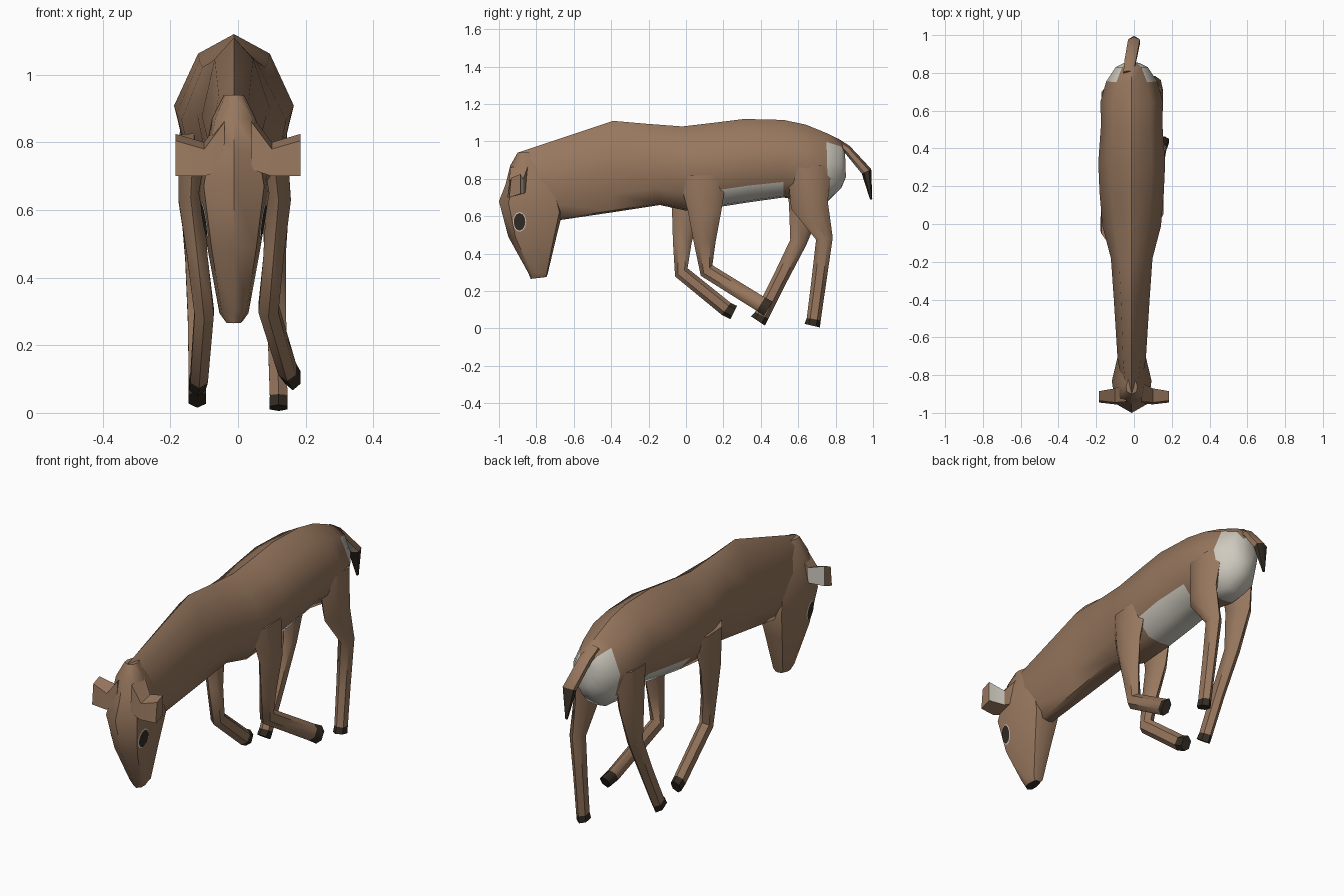
import bpy, bmesh, math
from mathutils import Vector
from mathutils.bvhtree import BVHTree

cube = bpy.data.objects.get("Cube")
if cube:
    bpy.data.objects.remove(cube, do_unlink=True)


def make_material(name, rgb):
    mat = bpy.data.materials.new(name)
    mat.use_nodes = True
    colour = (*rgb, 1.0)
    mat.diffuse_color = colour
    mat.node_tree.nodes["Principled BSDF"].inputs["Base Color"].default_value = colour
    return mat


BROWN, DARK, WHITE = range(3)
materials = [
    make_material("brown_coat", (.31, .185, .112)),
    make_material("dark_horn", (.035, .026, .018)),
    make_material("white_fur", (.62, .59, .52)),
]
parts = []
MIDDLE = -.012


def finish(name, bm, pick=None):
    """Turn a bmesh into an object, colouring faces by the pick rule."""
    bm.normal_update()
    for face in bm.faces:
        if pick:
            face.material_index = pick(face.calc_center_median(), face.normal)
    mesh = bpy.data.meshes.new(name)
    bm.to_mesh(mesh)
    for mat in materials:
        mesh.materials.append(mat)
    obj = bpy.data.objects.new(name, mesh)
    bpy.context.scene.collection.objects.link(obj)
    parts.append(obj)
    return obj


def skin(rings):
    """Bridge a list of equal rings of points and cap both ends."""
    bm = bmesh.new()
    loops = [[bm.verts.new(p) for p in ring] for ring in rings]
    for a, b in zip(loops, loops[1:]):
        for i in range(len(a)):
            j = (i + 1) % len(a)
            bm.faces.new((a[i], a[j], b[j], b[i]))
    bm.faces.new(loops[0])
    bm.faces.new(loops[-1])
    bmesh.ops.recalc_face_normals(bm, faces=bm.faces)
    return bm


def mirrored_section(half):
    """Complete a half outline running from the first to the last centre point."""
    return half + [(-x, t) for x, t in reversed(half[1:-1])]


def section_rings(rows, section):
    """Each row: two centre-line points (y, z, y, z) and a half width."""
    rings = []
    for ya, za, yb, zb, width in rows:
        a, b = Vector((MIDDLE, ya, za)), Vector((MIDDLE, yb, zb))
        rings.append([a.lerp(b, (1 - t) / 2) + Vector((x * width, 0, 0))
                      for x, t in section])
    return rings


def tube_rings(rows, sides=6):
    """Each row: centre x, y, z, half width across x and half depth."""
    centres = [Vector(row[:3]) for row in rows]
    rings = []
    for i, row in enumerate(rows):
        before = centres[max(i - 1, 0)]
        after = centres[min(i + 1, len(rows) - 1)]
        side = Vector((1, 0, 0))
        depth = (after - before).cross(side).normalized()
        ring = []
        for k in range(sides):
            angle = math.tau * k / sides
            ring.append(centres[i] + side * math.sin(angle) * row[3]
                        + depth * math.cos(angle) * row[4])
        rings.append(ring)
    return rings


# Torso and neck: top point, bottom point, half width
torso_section = mirrored_section(
    [(0, 1), (.6, .74), (1, .05), (.8, -.6), (.4, -.96), (0, -1)])
torso_rows = [
    (-.90, .94, -.80, .64, .05),
    (-.75, .99, -.67, .58, .075),
    (-.39, 1.11, -.40, .62, .095),
    (-.22, 1.095, -.14, .66, .11),
    (-.02, 1.08, 0, .63, .155),
    (.15, 1.1, .18, .65, .17),
    (.31, 1.12, .34, .675, .177),
    (.52, 1.115, .52, .70, .163),
    (.64, 1.09, .66, .68, .165),
    (.75, 1.045, .76, .68, .135),
    (.83, 1.005, .83, .75, .085),
    (.85, .95, .855, .81, .04),
]


def torso_colour(centre, normal):
    belly = .15 < centre.y < .53 and normal.z < -.45
    rump = centre.y > .75 and centre.z < .96 and (normal.y > .45 or normal.z < -.4)
    crotch = centre.y > .6 and normal.z < -.6
    return WHITE if belly or rump or crotch else BROWN


finish("torso", skin(section_rings(torso_rows, torso_section)), torso_colour)

# Head: front point, back point, half width
head_section = mirrored_section([(0, 1), (.85, .7), (1, 0), (.65, -.9), (0, -1)])
head_rows = [
    (-.90, .94, -.82, .94, .03),
    (-.94, .87, -.78, .87, .065),
    (-.965, .77, -.70, .77, .085),
    (-1, .68, -.66, .62, .105),
    (-.95, .49, -.695, .48, .078),
    (-.845, .30, -.74, .29, .043),
    (-.83, .265, -.745, .275, .025),
]
head = skin(section_rings(head_rows, head_section))
head_tree = BVHTree.FromBMesh(head)
finish("head", head,
       lambda c, n: DARK if n.z < -.8 and c.z < .3 else BROWN)


# Eyes: thin plates laid onto the sides of the head
def eye_plate(name, side, radius_y, radius_z, lift, colour):
    bm = bmesh.new()

    def drop(dy, dz):
        start = Vector((side, -.89 + dy, .57 + dz))
        spot, normal, _, _ = head_tree.ray_cast(start, Vector((-side, 0, 0)))
        return bm.verts.new(spot + Vector((side * lift, 0, 0)))

    centre = drop(0, 0)
    count = 12
    rim = []
    for k in range(count):
        angle = math.tau * k / count
        rim.append(drop(radius_y * math.cos(angle), radius_z * math.sin(angle)))
    for k in range(count):
        trio = (centre, rim[k], rim[(k + 1) % count])
        bm.faces.new(trio if side > 0 else trio[::-1])
    finish(name, bm, lambda c, n: colour)


for label, side in (("left", 1), ("right", -1)):
    eye_plate(label + "_eye_ring", side, .036, .053, .003, WHITE)
    eye_plate(label + "_eye", side, .031, .047, .006, DARK)

# Ears: broad flaps, pale on the back
for label, side in (("left", 1), ("right", -1)):
    rings = []
    for x, low, high, front, back in (
            (.04, .72, .88, -.95, -.84),
            (.10, .70, .80, -.955, -.87),
            (.185, .70, .825, -.945, -.885)):
        x *= side
        rings.append([(x, front, low), (x, front + .01, high - .02),
                      (x, back, high), (x, back, low + .02)])
    finish(label + "_ear", skin(rings),
           lambda c, n: WHITE if n.y > .6 and abs(c.x) > .1 else BROWN)

# Legs: last segment of each is the hoof
legs = {
    "left_front": [(.10, .09, .82, .05, .13), (.12, .10, .63, .042, .09),
                   (.105, .10, .46, .035, .058), (.09, .11, .31, .034, .042),
                   (.145, .40, .13, .03, .042), (.162, .44, .105, .026, .045)],
    "right_front": [(-.13, .01, .82, .05, .12), (-.14, 0, .63, .042, .075),
                    (-.12, -.02, .46, .035, .05), (-.10, -.025, .30, .033, .04),
                    (-.115, .215, .105, .03, .04), (-.12, .255, .085, .028, .04)],
    "left_hind": [(.09, .66, .87, .06, .12), (.11, .66, .66, .05, .10),
                  (.11, .74, .48, .037, .045), (.115, .71, .25, .032, .04),
                  (.12, .683, .05, .03, .038), (.12, .675, .015, .031, .042)],
    "right_hind": [(-.12, .64, .87, .06, .12), (-.13, .64, .66, .05, .09),
                   (-.125, .60, .46, .036, .045), (-.12, .50, .26, .032, .04),
                   (-.12, .405, .07, .03, .04), (-.12, .385, .04, .03, .045)],
}
for label, rows in legs.items():
    knuckle, toe = Vector(rows[-2][:3]), Vector(rows[-1][:3])
    axis = toe - knuckle
    finish(label + "_leg", skin(tube_rings(rows)),
           lambda c, n: DARK if (c - knuckle).dot(axis) > 0 else BROWN)

# Tail: brown above, white below, dark tip
tail_rows = [(-.03, .80, 1, .03, .02), (-.02, .86, .96, .035, .022),
             (0, .965, .84, .036, .028), (0, .99, .69, .006, .006)]


def tail_colour(centre, normal):
    if centre.z < .82:
        return DARK
    return WHITE if normal.z < -.3 else BROWN


finish("tail", skin(tube_rings(tail_rows)), tail_colour)

# Soft shading with sharp folds kept
bpy.ops.object.select_all(action='DESELECT')
for obj in parts:
    obj.select_set(True)
bpy.context.view_layer.objects.active = parts[0]
bpy.ops.object.shade_smooth_by_angle(angle=math.radians(50))
